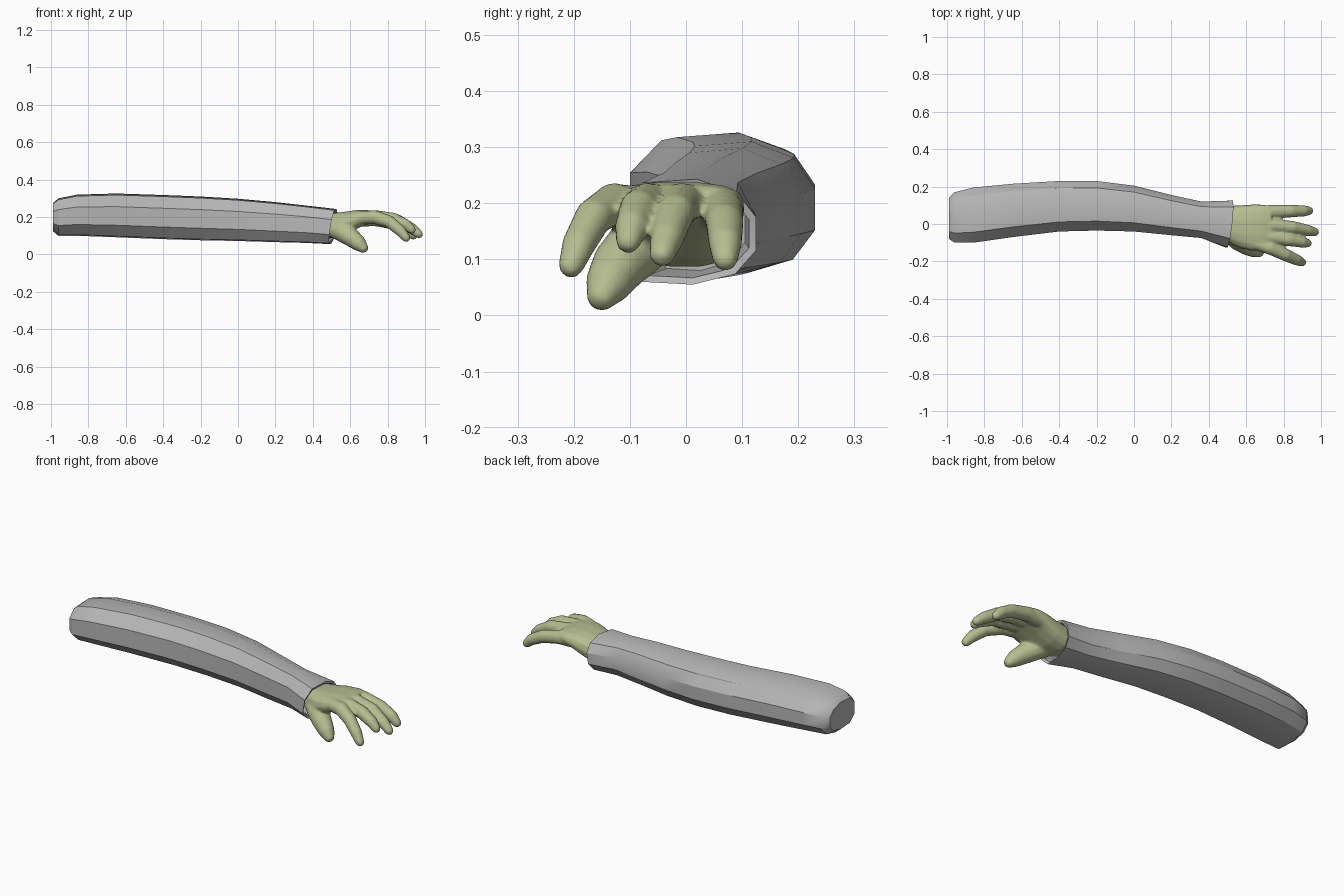
import bpy, bmesh, math
from mathutils import Vector

if "Cube" in bpy.data.objects:
    bpy.data.objects.remove(bpy.data.objects["Cube"])


def material(name, rgb):
    m = bpy.data.materials.new(name)
    m.use_nodes = True
    m.diffuse_color = (*rgb, 1)
    m.node_tree.nodes["Principled BSDF"].inputs["Base Color"].default_value = (*rgb, 1)
    return m


grey = material("sleeve grey", (0.47, 0.47, 0.47))
green = material("pale green skin", (0.46, 0.51, 0.28))


def skin_rings(bm, rings):
    """Bridge a list of closed point rings and cap both ends."""
    loops = [[bm.verts.new(p) for p in r] for r in rings]
    n = len(loops[0])
    for a, b in zip(loops, loops[1:]):
        for i in range(n):
            j = (i + 1) % n
            bm.faces.new((a[i], a[j], b[j], b[i]))
    bm.faces.new(loops[0])
    bm.faces.new(loops[-1])


def box_ring(profile, x, y0, y1, z0, z1, tilt=0):
    """Fit a unit profile into a y-z rectangle, optionally slanted along x."""
    return [(x + tilt * (u + w), (y0 + y1) / 2 + u * (y1 - y0) / 2,
             (z0 + z1) / 2 + w * (z1 - z0) / 2) for u, w in profile]


def finish(bm, name, mat):
    bmesh.ops.recalc_face_normals(bm, faces=bm.faces)
    me = bpy.data.meshes.new(name)
    bm.to_mesh(me)
    bm.free()
    me.materials.append(mat)
    ob = bpy.data.objects.new(name, me)
    bpy.context.collection.objects.link(ob)
    bpy.ops.object.select_all(action="DESELECT")
    bpy.context.view_layer.objects.active = ob
    ob.select_set(True)
    return ob


# Sleeve: faceted sections, ending in a slanted hollow cuff
facets = [(-1, .4), (-.62, .93), (.15, 1), (.72, .75), (1, .28),
          (1, -.35), (.7, -.8), (.1, -1), (-.6, -.95), (-1, -.45)]
sections = [(-.99, -.08, .14, .125, .275), (-.96, -.1, .17, .1, .3),
            (-.86, -.1, .195, .1, .32), (-.65, -.07, .215, .092, .326),
            (-.4, -.04, .23, .082, .318), (-.2, -.035, .23, .076, .31),
            (0, -.04, .205, .072, .298), (.2, -.06, .155, .066, .28),
            (.36, -.075, .12, .062, .262)]
rings = [box_ring(facets, *s) for s in sections]
rings.append(box_ring(facets, .51, -.125, .125, .055, .243, .015))
rings.append(box_ring(facets, .505, -.112, .112, .067, .23, .015))
rings.append(box_ring(facets, .4, -.07, .105, .08, .235))
bm = bmesh.new()
skin_rings(bm, rings)
sleeve = finish(bm, "sleeve", grey)
bpy.ops.object.shade_smooth_by_angle(angle=math.radians(32))

# Hand: palm plus tapered digits, fused into one smooth surface
circle = [(math.cos(i * math.tau / 14), math.sin(i * math.tau / 14)) for i in range(14)]
rounded = [(math.copysign(abs(c) ** .75, c), math.copysign(abs(s) ** .75, s)) for c, s in circle]
bm = bmesh.new()
palm = [(.42, -.06, .09, .1, .21), (.5, -.1, .095, .085, .222),
        (.56, -.128, .1, .1, .228), (.63, -.145, .105, .135, .238),
        (.69, -.135, .105, .16, .238), (.735, -.12, .095, .175, .232)]
skin_rings(bm, [box_ring(rounded, *p) for p in palm])


def digit(points, radii):
    """Tapered tube through the given joints with a rounded tip."""
    pts = [Vector(p) for p in points]
    tip = (pts[-1] - pts[-2]).normalized()
    pts += [pts[-1] + tip * radii[-1] * .6, pts[-1] + tip * radii[-1] * .85]
    radii = list(radii) + [radii[-1] * .75, radii[-1] * .35]
    out = []
    for i, (p, r) in enumerate(zip(pts, radii)):
        d = (pts[min(i + 1, len(pts) - 1)] - pts[max(i - 1, 0)]).normalized()
        side = d.cross(Vector((0, 0, 1))).normalized()
        up = side.cross(d)
        out.append([p + side * c * r + up * s * r for c, s in circle])
    skin_rings(bm, out)


finger = (.036, .037, .034, .03, .023)
digit([(.64, -.1, .195), (.73, -.128, .2), (.81, -.165, .175), (.87, -.192, .125), (.9, -.205, .088)], finger)
digit([(.64, -.05, .195), (.74, -.07, .2), (.83, -.085, .19), (.9, -.097, .158), (.93, -.103, .132)], finger)
digit([(.64, 0, .195), (.74, -.008, .2), (.85, -.018, .183), (.93, -.034, .138), (.968, -.043, .108)], finger)
digit([(.64, .058, .185), (.74, .066, .187), (.84, .069, .165), (.91, .07, .128), (.938, .07, .1)], finger)
# Thumb and its fleshy base
digit([(.5, -.05, .14), (.56, -.088, .122), (.61, -.12, .088), (.65, -.14, .055), (.67, -.15, .035)],
      (.045, .056, .05, .041, .029))

hand = finish(bm, "hand", green)
remesh = hand.modifiers.new("fuse", "REMESH")
remesh.mode = "VOXEL"
remesh.voxel_size = .007
remesh.use_smooth_shade = True
relax = hand.modifiers.new("soften", "SMOOTH")
relax.factor = .5
relax.iterations = 4
bpy.ops.object.shade_smooth()
